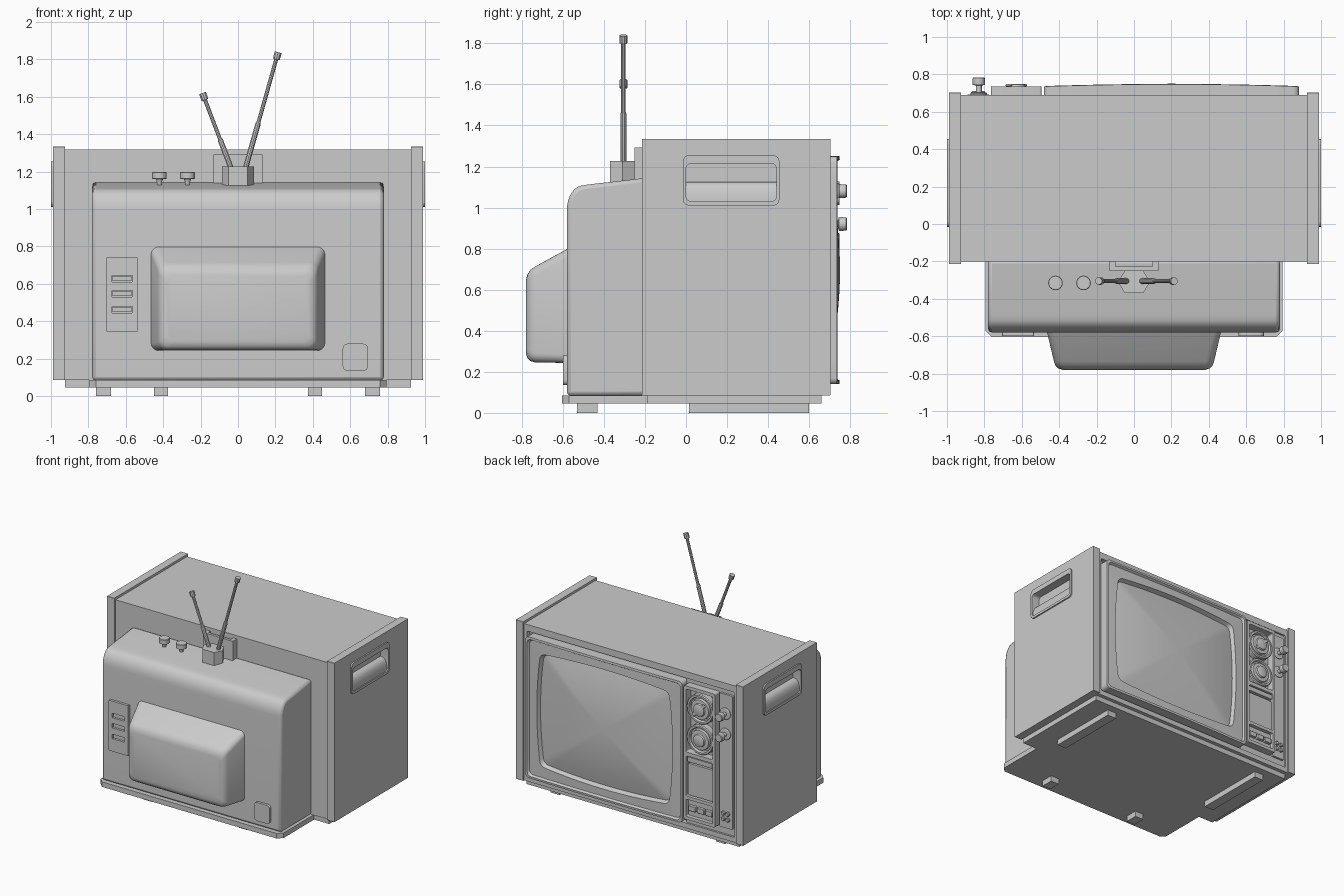
import bpy, bmesh, math
from mathutils import Vector

if "Cube" in bpy.data.objects:
    bpy.data.objects.remove(bpy.data.objects["Cube"])

grey = bpy.data.materials.new("plain_grey")
grey.diffuse_color = (0.6, 0.6, 0.6, 1)
grey.use_nodes = True
grey.node_tree.nodes["Principled BSDF"].inputs["Base Color"].default_value = grey.diffuse_color


def finish(name, bm, bevel=0, smooth=30):
    bmesh.ops.remove_doubles(bm, verts=bm.verts, dist=1e-5)
    bmesh.ops.recalc_face_normals(bm, faces=bm.faces)
    me = bpy.data.meshes.new(name)
    bm.to_mesh(me)
    bm.free()
    me.materials.append(grey)
    ob = bpy.data.objects.new(name, me)
    bpy.context.collection.objects.link(ob)
    if bevel:
        m = ob.modifiers.new("bevel", 'BEVEL')
        m.width, m.segments = bevel, 2
        m.limit_method, m.angle_limit = 'ANGLE', math.radians(40)
    bpy.ops.object.select_all(action='DESELECT')
    ob.select_set(True)
    bpy.context.view_layer.objects.active = ob
    bpy.ops.object.shade_smooth_by_angle(angle=math.radians(smooth))
    return ob


def box(name, x0, x1, y0, y1, z0, z1, bevel=0):
    bm = bmesh.new()
    bmesh.ops.create_cube(bm, size=1)
    for v in bm.verts:
        v.co = ((x0 + x1) / 2 + v.co.x * (x1 - x0), (y0 + y1) / 2 + v.co.y * (y1 - y0),
                (z0 + z1) / 2 + v.co.z * (z1 - z0))
    return finish(name, bm, bevel)


def rrect(u0, u1, v0, v1, r=0.02, k=4, m=1, bow=0):
    """Rounded rectangle loop: k steps per corner, m steps per side, sides bowed out."""
    pts = []
    cs = [(u1 - r, v1 - r), (u0 + r, v1 - r), (u0 + r, v0 + r), (u1 - r, v0 + r)]
    for i, (cx, cy) in enumerate(cs):
        arc = [(cx + r * math.cos(a), cy + r * math.sin(a))
               for a in [(i + j / k) * math.pi / 2 for j in range(k + 1)]]
        pts += arc
        nx, ny = cs[(i + 1) % 4]
        a = (i + 1) * math.pi / 2
        e = (nx + r * math.cos(a), ny + r * math.sin(a))
        for j in range(1, m):
            t = j / m
            b = bow * 4 * t * (1 - t)
            pts.append((arc[-1][0] + (e[0] - arc[-1][0]) * t + b * math.cos(a),
                        arc[-1][1] + (e[1] - arc[-1][1]) * t + b * math.sin(a)))
    return pts


def plate(name, axis, lo, hi, *loops, bevel=0):
    """Extrude flat outlines along an axis; inner outlines become holes."""
    cu = bpy.data.curves.new(name, 'CURVE')
    cu.dimensions, cu.fill_mode = '2D', 'BOTH'
    cu.extrude = abs(hi - lo) / 2
    for lp in loops:
        s = cu.splines.new('POLY')
        s.points.add(len(lp) - 1)
        for p, (u, v) in zip(s.points, lp):
            p.co = (u, v, 0, 1)
        s.use_cyclic_u = True
    ob = bpy.data.objects.new(name, cu)
    bpy.context.collection.objects.link(ob)
    bpy.context.view_layer.update()
    me = bpy.data.meshes.new_from_object(ob.evaluated_get(bpy.context.evaluated_depsgraph_get()))
    bpy.data.objects.remove(ob)
    bm = bmesh.new()
    bm.from_mesh(me)
    bpy.data.meshes.remove(me)
    mid = (lo + hi) / 2
    for v in bm.verts:
        u, w, d = v.co
        d += mid
        v.co = {'x': (d, u, w), 'y': (u, d, w), 'z': (u, w, d)}[axis]
    bmesh.ops.remove_doubles(bm, verts=bm.verts, dist=1e-5)
    bmesh.ops.dissolve_limit(bm, angle_limit=0.01, verts=bm.verts, edges=bm.edges)
    return finish(name, bm, bevel)


def loft(name, rings, smooth=30):
    """Bridge equal-sized rings of 3D points and cap both ends."""
    bm = bmesh.new()
    vs = [[bm.verts.new(p) for p in r] for r in rings]
    n = len(vs[0])
    for a, b in zip(vs, vs[1:]):
        for i in range(n):
            bm.faces.new((a[i], a[(i + 1) % n], b[(i + 1) % n], b[i]))
    bm.faces.new(vs[0])
    bm.faces.new(vs[-1])
    return finish(name, bm, smooth=smooth)


def turned(name, base, direction, profile, n=24):
    """Lathe (radius, height) pairs along a direction."""
    q = Vector(direction).to_track_quat('Z', 'Y')
    return loft(name, [[Vector(base) + q @ Vector((r * math.cos(i * math.tau / n), r * math.sin(i * math.tau / n), h))
                        for i in range(n)] for r, h in profile])


# cabinet, front trim and base
box("cabinet", -.93, .93, -.2, .65, .085, 1.317)
plate("front_trim", 'y', .63, .69, rrect(-.93, .93, .085, 1.317, .002, 1),
      rrect(-.905, .9, .125, 1.265, .01))
box("cabinet_base", -.925, .925, -.19, .66, .045, .088)
plate("rear_base", 'z', .045, .085, [(-.795, -.18), (-.795, -.57), (-.76, -.605), (.76, -.605), (.795, -.57), (.795, -.18)])

# side panels with handle recesses
for s, side in ((-1, "left"), (1, "right")):
    hole = rrect(0, .44, 1.03, 1.215, .025)
    plate(side + "_side_panel", 'x', s * .925, s * .988, rrect(-.215, .703, .085, 1.335, .002, 1), hole)
    plate(side + "_handle_frame", 'x', s * .985, s * .999, rrect(-.015, .455, 1.01, 1.255, .03), hole)
    plate(side + "_handle_scoop", 'y', 0, .44,
          [(s * x, z) for x, z in ((.928, 1.125), (.95, 1.125), (.968, 1.115), (.98, 1.095), (.988, 1.065), (.99, 1.03), (.928, 1.03))])
    # feet
    box(side + "_front_foot", *sorted((s * .68, s * .76)), .015, .6, 0, .047)
    box(side + "_rear_foot", *sorted((s * .375, s * .45)), -.53, -.43, 0, .047)

# rear housing and tube cover
prof = [(-.19, .083), (-.58, .083), (-.58, .99)]
prof += [(-.5 - .08 * math.cos(a), .99 + .118 * math.sin(a)) for a in [i * math.pi / 16 for i in range(1, 8)]]
prof += [(-.48, 1.112), (-.19, 1.145)]
plate("rear_housing", 'x', -.78, .78, prof, bevel=.02)
loft("tube_cover", [[(u, y, v) for u, v in rrect(-w, w, a, b, r, 5)] for y, w, a, b, r in (
    (-.57, .467, .243, .803, .04), (-.735, .428, .246, .713, .045), (-.757, .42, .252, .697, .045),
    (-.772, .405, .265, .675, .045), (-.78, .38, .29, .645, .04))], smooth=40)

# rear socket plate and cable cover
plate("socket_plate", 'y', -.6, -.575, rrect(-.705, -.535, .345, .74, .003, 1),
      *[rrect(-.675, -.565, z, z + .035, .002, 1) for z in (.445, .53, .61)])
for i, z in enumerate((.445, .53, .61)):
    box(f"socket_{i}", -.67, -.57, -.59, -.575, z + .004, z + .031)
plate("cable_cover", 'y', -.6, -.575, rrect(.56, .695, .135, .28, .025))

# top knobs
for i, x in enumerate((-.42, -.27)):
    turned(f"top_knob_{i}", (x, -.315, 1.11), (0, 0, 1), [(.012, 0), (.015, .04), (.02, .05), (.039, .052), (.039, .085), (.036, .088)])

# antenna
plate("antenna_base", 'z', 1.11, 1.228, [(-.085, -.31), (-.05, -.37), (.05, -.37), (.085, -.31), (.05, -.25), (-.05, -.25)])
plate("antenna_bracket", 'z', 1.12, 1.292, [(-.13, -.19), (-.13, -.25), (.13, -.25), (.13, -.19), (.1, -.19), (.1, -.228), (-.1, -.228), (-.1, -.19)])
for side, a, b in (("left", (-.03, -.305, 1.2), (-.19, -.305, 1.62)), ("right", (.035, -.305, 1.2), (.215, -.305, 1.838))):
    d = Vector(b) - Vector(a)
    L = d.length
    turned(side + "_antenna", a, d, [(.015, 0), (.015, L * .4), (.011, L * .42), (.011, L - .04), (.02, L - .038), (.02, L)], 10)

# screen bezel and glass
CX, CZ = .2, .695


def ring3(y, hw, hh, r, bulge=0, bow=0):
    return [(u, y + bulge * (1 - ((u - CX) / .69) ** 2), v)
            for u, v in rrect(CX - hw, CX + hw, CZ - hh, CZ + hh, r, 4, 10, bow)]


loft("screen_bezel", [ring3(.64, .682, .555, .03), ring3(.735, .682, .555, .03, .012), ring3(.737, .665, .538, .03, .012),
                      ring3(.72, .655, .528, .03, .012), ring3(.722, .565, .445, .05, .012, .025),
                      ring3(.69, .55, .43, .05, 0, .025)])
glass = []
for i in range(9):
    t = 1 - i / 8.2
    glass.append([(CX + (u - CX) * t, .695 + .055 * (1 - t * t), CZ + (v - CZ) * t)
                  for u, v in rrect(CX - .56, CX + .56, CZ - .44, CZ + .44, .05, 4, 10, .025)])
loft("screen_glass", glass)

# control panel
box("control_panel", -.905, -.475, .64, .675, .125, 1.265)
wells = [(.71, 1.205), (.365, .68), (.205, .34)]
plate("control_surround", 'y', .66, .735, rrect(-.765, -.495, .18, 1.23, .01),
      *[rrect(-.745, -.515, a, b, .01) for a, b in wells])
plate("knob_strip", 'y', .66, .692, rrect(-.89, -.775, .18, 1.23, .01))
plate("speaker_panel", 'y', .66, .722, rrect(-.738, -.522, .372, .62, .006))
box("speaker_bar", -.738, -.522, .66, .728, .635, .672)
box("button_well_floor", -.745, -.515, .66, .705, .205, .34)
for i in range(3):
    x = -.735 + i * .073
    box(f"push_button_{i}", x, x + .06, .66, .728, .25, .29, .004)

# channel dials
for i, z in enumerate((1.07, .83)):
    turned(f"dial_{i}", (-.63, .66, z), (0, 1, 0),
           [(.116, 0), (.116, .06), (.11, .068), (.096, .068), (.09, .05), (.08, .05), (.076, .07), (.05, .072),
            (.046, .085), (.04, .088)], 40)
bar = box("dial_grip", -.07, .07, -.006, .006, -.014, .014, .004)
bar.location, bar.rotation_euler = (-.63, .742, 1.07), (0, math.radians(45), 0)

# side knobs and small adjusters
for i, z in enumerate((1.08, .92)):
    turned(f"control_knob_{i}", (-.83, .68, z), (0, 1, 0),
           [(.045, 0), (.045, .018), (.04, .022), (.016, .024), (.016, .06), (.032, .064), (.034, .07), (.032, .1), (.028, .104)])
for i in range(4):
    turned(f"adjuster_{i}", (-.812 - .04 * (i % 2), .68, .25 + .045 * (i // 2)), (0, 1, 0),
           [(.016, 0), (.016, .025), (.012, .03)], 12)
